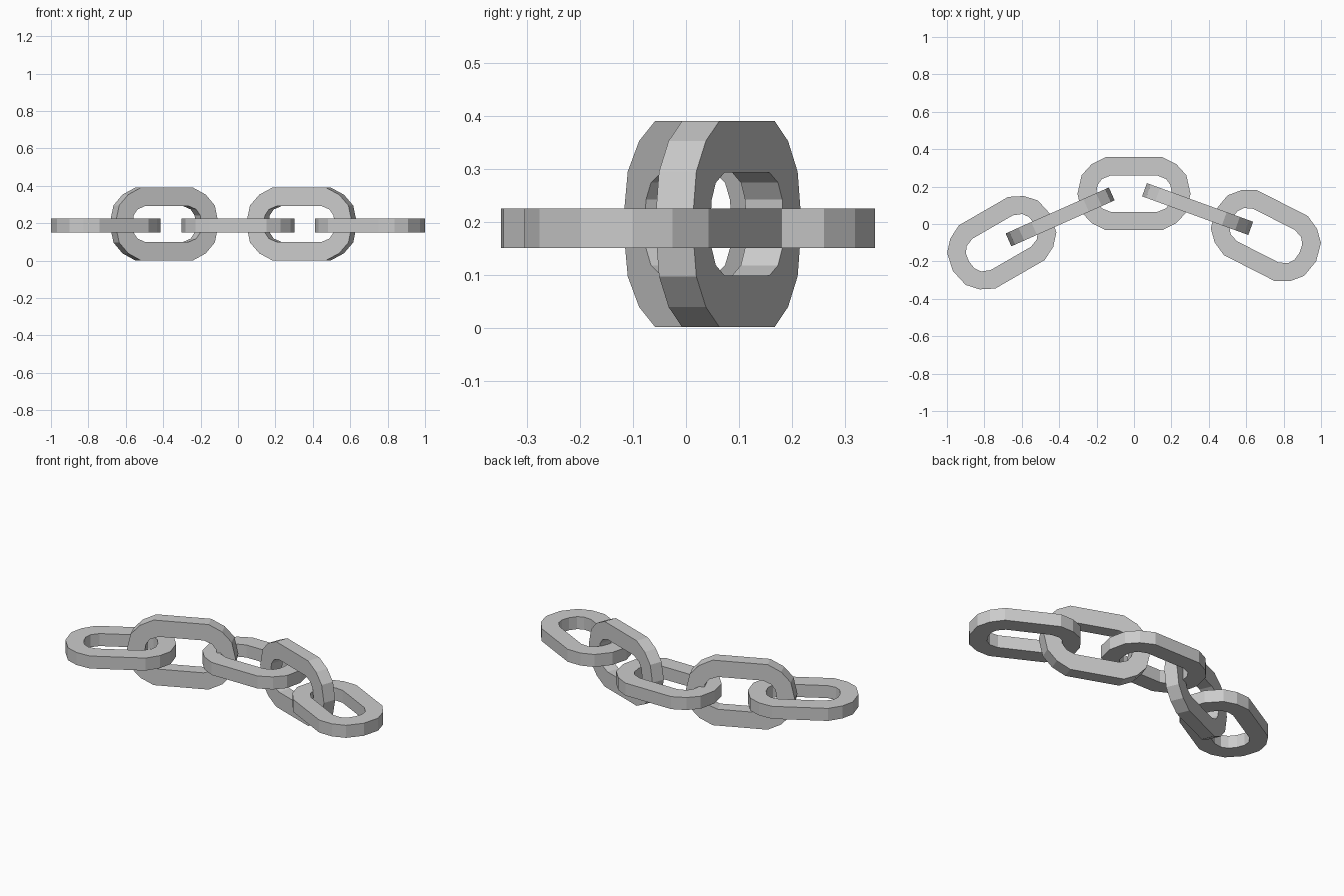
import bpy, bmesh
from math import radians
from mathutils import Matrix

if "Cube" in bpy.data.objects:
    bpy.data.objects.remove(bpy.data.objects["Cube"])

# Quarter profiles of one link (x, y), from the long side to the tip
OUTER = [(.152, .195), (.227, .157), (.280, .099), (.302, 0)]
INNER = [(.125, .097), (.172, .078), (.195, .046), (.202, 0)]
THICK = .075


def ring(q):
    """Mirror a quarter profile into a closed loop."""
    right = q + [(x, -y) for x, y in reversed(q[:-1])]
    return right + [(-x, -y) for x, y in right]


def link(name, x, y, z, angle, upright=False):
    bm = bmesh.new()
    h = THICK / 2
    loops = [[bm.verts.new((px, py, pz)) for px, py in ring(q)]
             for q, pz in ((OUTER, -h), (OUTER, h), (INNER, h), (INNER, -h))]
    n = len(loops[0])
    for k in range(4):
        a, b = loops[k], loops[(k + 1) % 4]
        for i in range(n):
            j = (i + 1) % n
            bm.faces.new((a[i], a[j], b[j], b[i]))
    m = Matrix.Translation((x, y, z)) @ Matrix.Rotation(radians(angle), 4, 'Z')
    if upright:
        m = m @ Matrix.Rotation(radians(90), 4, 'X')
    bm.transform(m)
    bmesh.ops.recalc_face_normals(bm, faces=bm.faces)
    me = bpy.data.meshes.new(name)
    bm.to_mesh(me)
    bm.free()
    bpy.context.collection.objects.link(bpy.data.objects.new(name, me))


# Chain: flat links alternate with upright ones
link("flat_link_left", -.707, -.10, .188, 30)
link("upright_link_left", -.395, .038, .196, 24, True)
link("flat_link_middle", 0, .162, .188, 0)
link("upright_link_right", .34, .08, .196, -20, True)
link("flat_link_right", .705, -.062, .188, -27)
